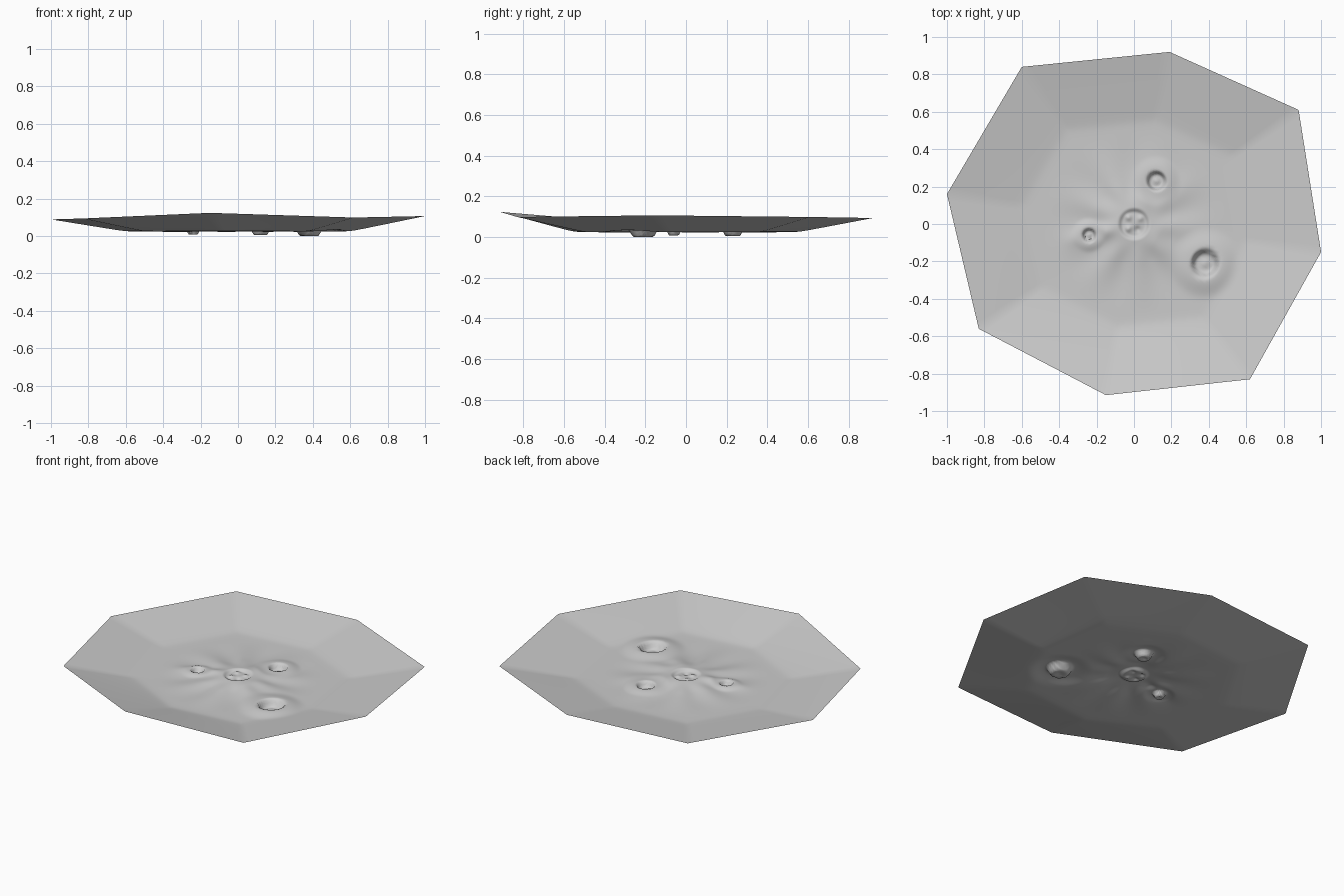
import bpy, bmesh, math
from math import exp, cos, sin, pi, hypot, atan2
from mathutils import Vector

cube = bpy.data.objects.get("Cube")
if cube:
    bpy.data.objects.remove(cube)

# Eight rim corners, anticlockwise
RIM = [Vector(p) for p in (
    (1, -.15, .113), (.88, .61, .105), (.19, .92, .10), (-.60, .84, .10),
    (-1, .16, .095), (-.83, -.56, .10), (-.15, -.915, .13), (.62, -.83, .105))]

# Craters: x, y, radius, rim height, floor height
CRATERS = [(.12, .23, .06, .046, .011), (-.24, -.06, .042, .044, .014),
           (.38, -.21, .085, .05, .006)]
# Lumps on the floor of the central pit: x, y, height
LUMPS = [(-.03, .035, .01), (.035, .03, .008), (.02, -.03, -.01), (-.03, -.025, .01)]
SECTORS, RINGS = 20, 110


def smooth(a, b, x):
    t = min(1, max(0, (x - a) / (b - a)))
    return t * t * (3 - 2 * t)


def ground(x, y, t, rim_z):
    """Height of the sheet; t runs from the centre to the rim."""
    r, a = hypot(x, y), atan2(y, x)
    # Straight sloping outer band, rounded where it meets the floor
    s = (t - .60) / .40
    s = (s + math.sqrt(s * s + .006)) / 2
    z = .03 + (rim_z - .03) * s
    # Central mound with radiating ridges
    z += .03 * exp(-(r / .2) ** 2)
    z += .004 * cos(9 * a + .6) * smooth(.1, .22, r) * (1 - smooth(.28, .5, r))
    # Ridges running from the centre through each crater
    for cx, cy, radius, top, floor in CRATERS:
        length = hypot(cx, cy)
        along = (x * cx + y * cy) / length
        across = (x * cy - y * cx) / length
        z += .009 * exp(-(across / (radius * .9)) ** 2) * smooth(.05, .15, along) \
            * (1 - smooth(length, length + .18, along))
    # Raised crater rims, steep walls and small central peaks
    for cx, cy, radius, top, floor in CRATERS:
        d = hypot(x - cx, y - cy) / radius
        z += (top - z) * (1 - smooth(1, 2.3, d))
        z += (floor - z) * (1 - smooth(.55, .95, d))
        z += .008 * exp(-(d / .25) ** 2)
    # Central pit and its lumps
    z -= .016 * (1 - smooth(.06, .088, r))
    for lx, ly, h in LUMPS:
        z += h * exp(-((x - lx) ** 2 + (y - ly) ** 2) / .0003)
    return z


# Dish: concentric rings, round in the middle and octagonal at the rim
edge = [RIM[i].lerp(RIM[(i + 1) % 8], k / SECTORS)
        for i in range(8) for k in range(SECTORS)]
bm = bmesh.new()
previous = [bm.verts.new((0, 0, ground(0, 0, 0, .1)))]
count = len(edge)
for ring in range(1, RINGS + 1):
    t = (ring / RINGS) ** 1.15
    row = []
    for p in edge:
        length = hypot(p.x, p.y)
        scale = t * (1 + (.94 / length - 1) * (1 - smooth(.2, .55, t)))
        x, y = p.x * scale, p.y * scale
        row.append(bm.verts.new((x, y, ground(x, y, t, p.z))))
    for j in range(count):
        k = (j + 1) % count
        if ring == 1:
            bm.faces.new((previous[0], row[j], row[k]))
        else:
            bm.faces.new((previous[j], row[j], row[k], previous[k]))
    previous = row
mesh = bpy.data.meshes.new("crater_ground")
bm.to_mesh(mesh)
bm.free()
dish = bpy.data.objects.new("crater_ground", mesh)
bpy.context.collection.objects.link(dish)

# Rest the lowest point on the ground plane
low = min(v.co.z for v in mesh.vertices)
for v in mesh.vertices:
    v.co.z -= low

# Plain grey stone
stone = bpy.data.materials.new("grey_stone")
stone.use_nodes = True
stone.diffuse_color = (.6, .6, .6, 1)
stone.node_tree.nodes["Principled BSDF"].inputs["Base Color"].default_value = (.6, .6, .6, 1)
mesh.materials.append(stone)

bpy.context.view_layer.objects.active = dish
dish.select_set(True)
bpy.ops.object.shade_smooth_by_angle(angle=math.radians(60))
